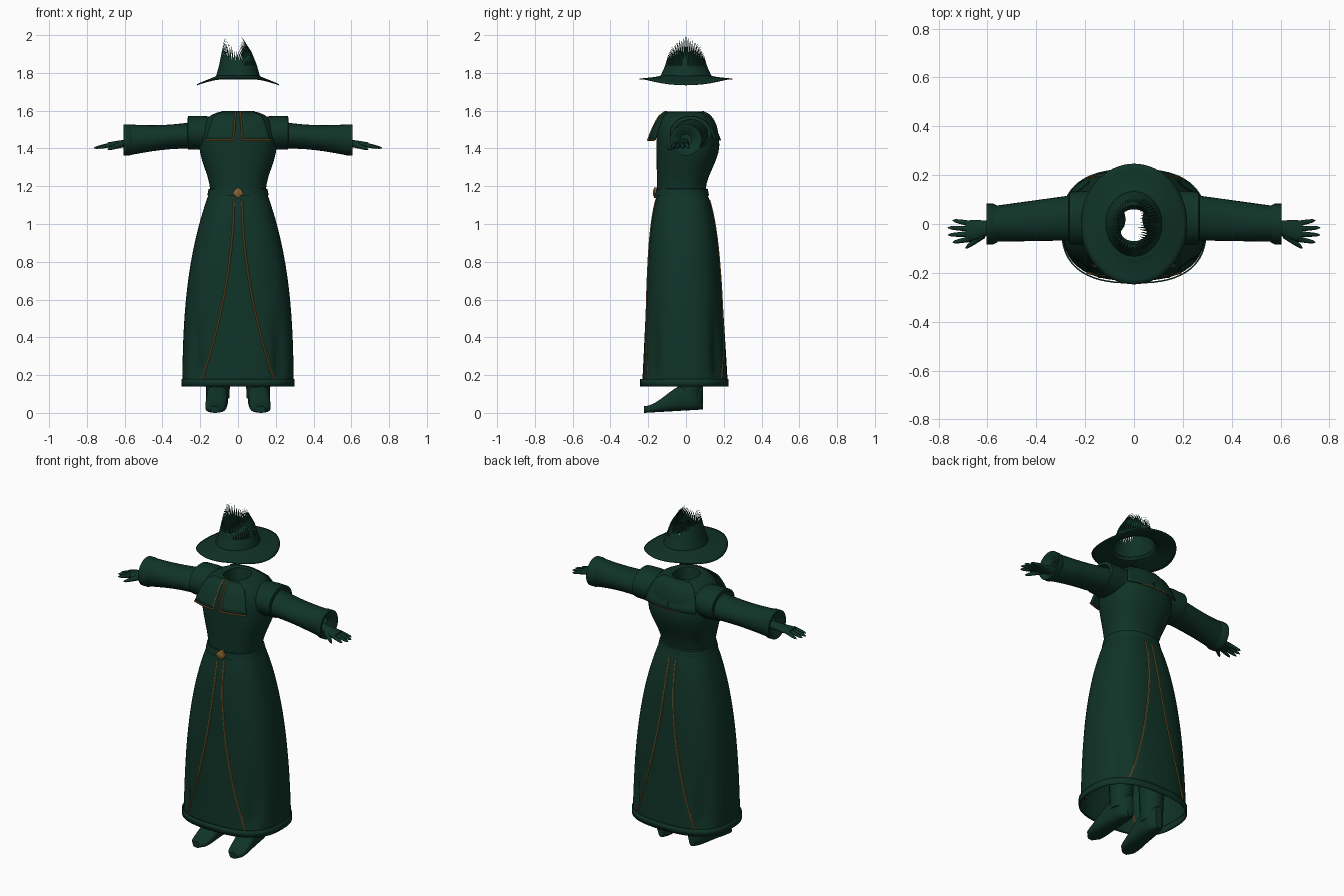
import bpy, bmesh, math, random
from mathutils import Vector

random.seed(4)
default_cube = bpy.data.objects.get("Cube")
if default_cube:
    bpy.data.objects.remove(default_cube, do_unlink=True)


def make_material(name, color):
    material = bpy.data.materials.new(name)
    material.use_nodes = True
    material.diffuse_color = color
    material.node_tree.nodes["Principled BSDF"].inputs["Base Color"].default_value = color
    return material


GREEN = make_material("dark green cloth", (0.005, 0.033, 0.021, 1))
GOLD = make_material("old gold trim", (0.24, 0.12, 0.03, 1))


def mix(start, end, amount):
    return start + (end - start) * amount


def steps(count):
    return [index / count for index in range(count + 1)]


def smooth(amount):
    amount = max(0, min(amount, 1))
    return amount * amount * (3 - 2 * amount)


def ring(center, across, along, power=2, segments=40):
    """Superellipse loop around a center, spanned by two vectors."""
    loop = []
    for index in range(segments):
        angle = math.tau * index / segments
        cosine, sine = [math.copysign(abs(value) ** (2 / power), value)
                        for value in (math.cos(angle), math.sin(angle))]
        loop.append(Vector(center) + Vector(across) * cosine + Vector(along) * sine)
    return loop


def level_ring(height, half_width, half_depth, middle, power=2.3, segments=40):
    return ring((0, middle, height), (half_width, 0, 0), (0, half_depth, 0), power, segments)


def loft(name, rings, material=GREEN, caps=False, closed=True, thickness=0):
    """Skin a row of point loops into one smooth-shaded object."""
    bm = bmesh.new()
    rows = [[bm.verts.new(point) for point in loop] for loop in rings]
    count = len(rows[0])
    for lower, upper in zip(rows, rows[1:]):
        for index in range(count if closed else count - 1):
            following = (index + 1) % count
            bm.faces.new((lower[index], lower[following], upper[following], upper[index]))
    if caps:
        bm.faces.new(rows[0])
        bm.faces.new(rows[-1])
    bmesh.ops.recalc_face_normals(bm, faces=bm.faces)
    mesh = bpy.data.meshes.new(name)
    bm.to_mesh(mesh)
    bm.free()
    mesh.materials.append(material)
    mesh.shade_smooth()
    mesh.set_sharp_from_angle(angle=math.radians(45))
    part = bpy.data.objects.new(name, mesh)
    bpy.context.collection.objects.link(part)
    if thickness:
        modifier = part.modifiers.new("thickness", "SOLIDIFY")
        modifier.thickness = thickness
        modifier.offset = 0


def cord(name, path, width=0.005):
    """Narrow raised gold cord along a path."""
    rings = []
    for index, point in enumerate(path):
        before, after = path[max(index - 1, 0)], path[min(index + 1, len(path) - 1)]
        direction = (after - before).normalized()
        side = direction.cross(Vector((0, 1, 0))).normalized()
        rings.append(ring(point, side * width, direction.cross(side) * width, segments=6))
    loft(name, rings, GOLD, caps=True)


def limb(name, start, end, start_radius, end_radius):
    """Tapered round rod with a rounded far end."""
    start, end = Vector(start), Vector(end)
    axis = (end - start).normalized()
    side = axis.orthogonal().normalized()
    rings = []
    for amount in steps(8):
        radius = mix(start_radius, end_radius, amount) * math.sqrt(1.05 - amount ** 8)
        rings.append(ring(start.lerp(end, amount), side * radius, axis.cross(side) * radius, segments=16))
    loft(name, rings, caps=True)


# Flared skirt with folds pressed in near the hem
def skirt_size(height):
    half_width = 0.295 - 0.09 * height ** 3
    half_depth = 0.235 - 0.055 * height - 0.012 * height ** 8
    return half_width, half_depth, -0.005 - 0.01 * height ** 2


def skirt_ring(height):
    loop = level_ring(height, *skirt_size(height), power=2.6, segments=64)
    depth = 0.07 * smooth((height - 0.17) / 0.04) * smooth((0.65 - height) / 0.4)
    for index, point in enumerate(loop):
        fold = max(0, -math.cos(4 * math.tau * index / len(loop))) ** 4
        point.x *= 1 - depth * fold
        point.y *= 1 - depth * fold
    return loop


loft("skirt", [skirt_ring(mix(0.14, 1.18, amount)) for amount in steps(26)])
loft("hem_band", [level_ring(height, 0.296, 0.232, -0.009, 2.6, 64) for height in (0.14, 0.18)],
     thickness=0.006)
loft("waistband", [level_ring(height, width, width - 0.02, -0.021)
                   for height, width in ((1.15, 0.163), (1.185, 0.156), (1.19, 0.14))])

# Gold cords edging the front and back skirt openings
for face, facing in (("front", -1), ("back", 1)):
    for side, sign in (("left", 1), ("right", -1)):
        path = []
        for amount in steps(24):
            height = mix(0.18, 1.13, amount)
            x = 0.022 + 0.168 * (1 - amount) ** 1.9
            half_width, half_depth, middle = skirt_size(height)
            bulge = (1 - (x / half_width) ** 2.6) ** (1 / 2.6)
            path.append(Vector((sign * x, middle + facing * half_depth * bulge, height)))
        cord(f"{face}_{side}_skirt_trim", path)

# Diamond clasp on the belt
loft("belt_clasp", [ring((0, depth, 1.165), (size, 0, 0), (0, 0, size), 1.2, 16)
                    for depth, size in ((-0.15, 0.03), (-0.168, 0.028), (-0.174, 0.012))],
     GOLD, caps=True)

# Torso widening to the chest, rounding over the shoulders into an open neck
body = []
for amount in steps(6):
    swell = smooth(amount)
    body.append(level_ring(mix(1.17, 1.42, amount), mix(0.147, 0.205, swell),
                           mix(0.128, 0.167, swell), mix(-0.025, 0.01, swell)))
for amount in steps(6):
    shrink = math.cos(amount * math.pi / 2)
    body.append(level_ring(mix(1.45, 1.595, math.sin(amount * math.pi / 2)), mix(0.08, 0.205, shrink),
                           mix(0.094, 0.165, shrink), mix(-0.005, 0.008, shrink)))
body.append(level_ring(1.59, 0.07, 0.08, -0.005))
body.append(level_ring(1.5, 0.06, 0.065, -0.005))
loft("torso", body)


def cape_panel(sign, facing, slit):
    """Short cape panel falling from the neck over one side of the chest or back."""
    rows = []
    for fall in steps(6):
        row = []
        for amount in steps(8):
            x = mix(slit * (1 + fall), 0.085 * (1 + fall ** 0.4), amount)
            y = 0.1 + 0.09 * fall ** 0.6 - 0.035 * (x / 0.17) ** 2
            row.append(Vector((sign * x, facing * y - 0.008, mix(1.595, 1.445, fall))))
        rows.append(row)
    return rows


for side, sign in (("left", 1), ("right", -1)):
    forward = Vector((0, -0.004, 0))
    panel = cape_panel(sign, -1, 0.012)
    loft(f"{side}_front_cape", panel, closed=False, thickness=0.006)
    cord(f"{side}_cape_hem_trim", [point + forward for point in panel[-1]])
    cord(f"{side}_cape_edge_trim", [row[0] + forward for row in panel])
    panel = cape_panel(sign, 1, 0)
    loft(f"{side}_back_cape", panel, closed=False, thickness=0.006)
    cord(f"{side}_back_cape_trim", panel[-1][:5], 0.004)

    def arm_ring(x, middle, height, half_depth, half_height):
        return ring((sign * x, middle, height), (0, half_depth, 0), (0, 0, half_height), segments=28)

    # Sleeve narrowing at the elbow, then a wide cuff and a shoulder cap
    loft(f"{side}_sleeve", [
        arm_ring(mix(0.13, 0.58, amount), mix(0.035, 0, amount), mix(1.478, 1.445, amount),
                 mix(0.1, 0.073, amount), 0.082 - 0.017 * math.sin(math.pi * amount))
        for amount in steps(8)])
    loft(f"{side}_cuff", [arm_ring(x, 0, 1.445, size, size) for x, size in (
        (0.56, 0.075), (0.575, 0.083), (0.605, 0.083), (0.605, 0.07), (0.57, 0.03))])
    loft(f"{side}_shoulder_cap", [
        arm_ring(x, 0.025, 1.483, size + 0.02, size)
        for x, size in ((0.13, 0.085), (0.2, 0.09), (0.265, 0.088), (0.268, 0.07))])

    # Hand with four spread fingers and a thumb
    loft(f"{side}_palm", [
        arm_ring(mix(0.55, 0.69, amount), mix(-0.01, -0.03, amount), mix(1.43, 1.418, amount),
                 mix(0.026, 0.044, smooth(amount)), mix(0.025, 0.014, amount))
        for amount in steps(5)], caps=True)
    for finger in range(4):
        spread = finger - 1.5
        limb(f"{side}_finger_{finger + 1}", (sign * 0.67, -0.03 - 0.021 * spread, 1.42),
             (sign * (0.765 - 0.01 * spread ** 2), -0.03 - 0.03 * spread, 1.402), 0.012, 0.007)
    limb(f"{side}_thumb", (sign * 0.62, -0.045, 1.42), (sign * 0.69, -0.1, 1.395), 0.016, 0.007)

    # Boot rising from toe to ankle, with the leg above it
    boot = []
    for amount in steps(12):
        sole = 0.018 * amount
        top = mix(0.035, 0.155, smooth(amount / 0.75))
        half_width = 0.022 + 0.035 * math.sqrt(1 - (2 * amount - 1) ** 4)
        boot.append(ring((sign * mix(0.122, 0.102, amount), mix(-0.222, 0.09, amount), (sole + top) / 2),
                         (half_width, 0, 0), (0, 0, (top - sole) / 2), 2.8, 24))
    loft(f"{side}_boot", boot, caps=True)
    limb(f"{side}_leg", (sign * 0.107, 0.02, 0.08), (sign * 0.107, 0.02, 0.6), 0.06, 0.08)

# Hat brim drooping at the sides
brim = []
for amount in steps(6):
    loop = level_ring(1.787 - 0.02 * math.sqrt(amount), mix(0.105, 0.217, amount),
                      mix(0.125, 0.247, amount), 0, 2, 64)
    for point in loop:
        point.z -= 0.6 * max(0, abs(point.x) - 0.1) ** 1.4
    brim.append(loop)
loft("hat_brim", brim, thickness=0.006)

# Hat crown ending in torn spikes, taller at the sides
crown = [level_ring(mix(1.775, 1.84, amount), mix(0.118, 0.1, amount), mix(0.138, 0.11, amount), 0, 2, 96)
         for amount in steps(3)]
torn = []
for index, point in enumerate(crown[-1]):
    sideways = abs(point.x) / 0.1
    rise = 0.02 + 0.05 * sideways ** 2
    if index % 2:
        rise = 0.07 + 0.08 * sideways ** 1.5 + random.uniform(-0.01, 0.01)
    lean = 0.45 * max(0, rise - 0.04) if point.x > 0 else 0
    torn.append(Vector((point.x * (1 - 2 * rise) - lean, point.y * (1 - 2.5 * rise), 1.84 + rise)))
max(torn, key=lambda point: point.z).z = 2
loft("hat_crown", crown + [torn])
